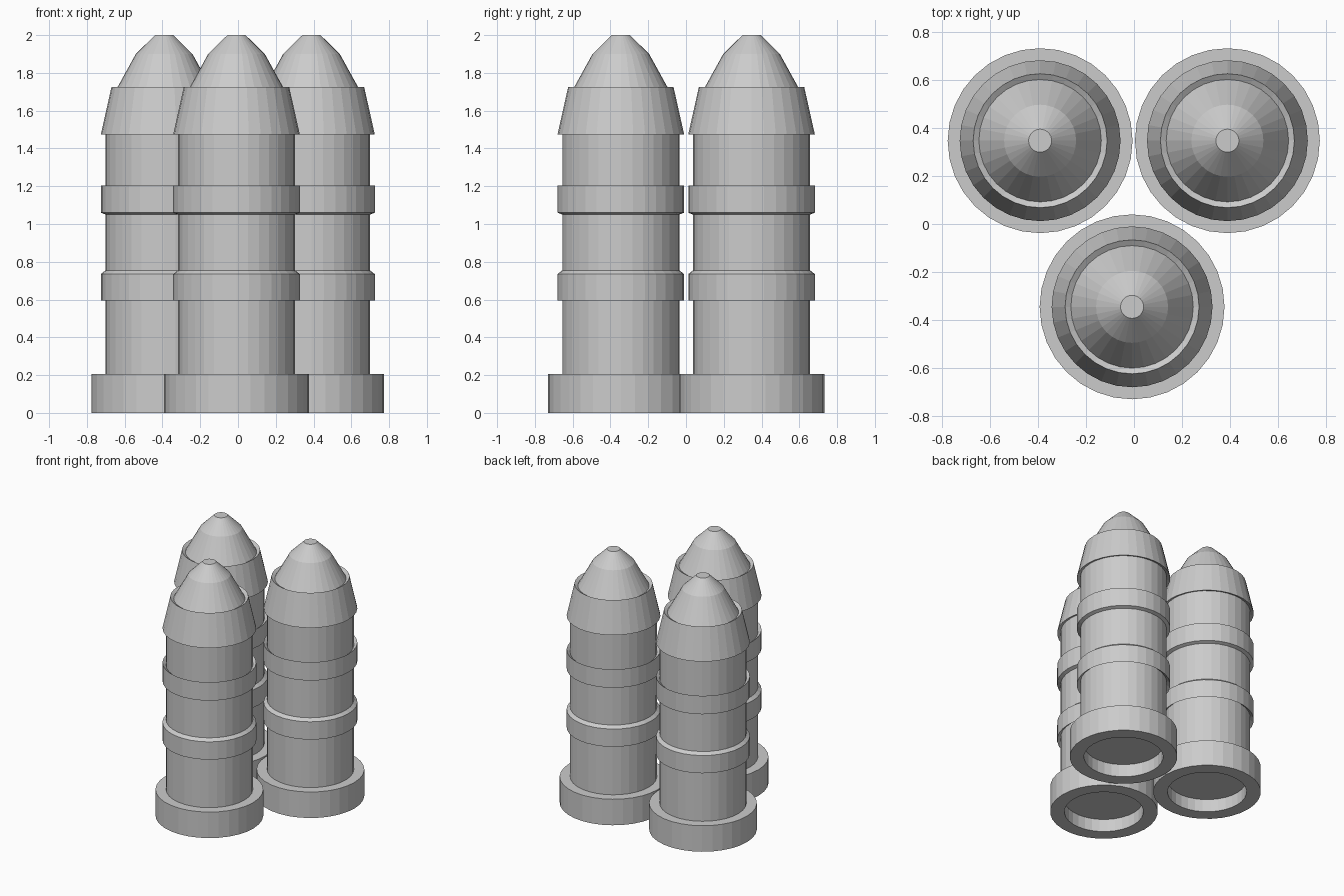
import bpy, bmesh
from math import sin, cos, tau

if "Cube" in bpy.data.objects:
    bpy.data.objects.remove(bpy.data.objects["Cube"])

SIDES = 32

# Outline of one column as (radius, height), from the recessed foot to the tip
PROFILE = [
    (0.283, 0.10), (0.283, 0.0),                                  # hollow under the foot
    (0.385, 0.0), (0.385, 0.205), (0.31, 0.205),                  # foot
    (0.31, 0.615), (0.335, 0.595), (0.335, 0.735), (0.31, 0.755), # lower band
    (0.31, 1.05), (0.335, 1.06), (0.335, 1.205), (0.31, 1.185),   # upper band
    (0.31, 1.485), (0.335, 1.475), (0.279, 1.725),                # collar
    (0.255, 1.71), (0.15, 1.90), (0.048, 2.0),                    # nose
]


def lathe(name, profile):
    """Revolve the profile about z and cap both ends."""
    bm = bmesh.new()
    rings = [[bm.verts.new((r * cos(tau * i / SIDES), r * sin(tau * i / SIDES), z))
              for i in range(SIDES)] for r, z in profile]
    for low, high in zip(rings, rings[1:]):
        for i in range(SIDES):
            j = (i + 1) % SIDES
            bm.faces.new((low[i], low[j], high[j], high[i]))
    bm.faces.new(rings[0][::-1])
    bm.faces.new(rings[-1])
    bmesh.ops.recalc_face_normals(bm, faces=bm.faces[:])
    mesh = bpy.data.meshes.new(name)
    bm.to_mesh(mesh)
    bm.free()
    return mesh


# Three identical columns in a triangle
column = lathe("column", PROFILE)
for name, x, y in (("back_left_column", -0.391, 0.347),
                   ("back_right_column", 0.389, 0.347),
                   ("front_column", -0.008, -0.345)):
    obj = bpy.data.objects.new(name, column)
    obj.location = (x, y, 0)
    bpy.context.collection.objects.link(obj)
